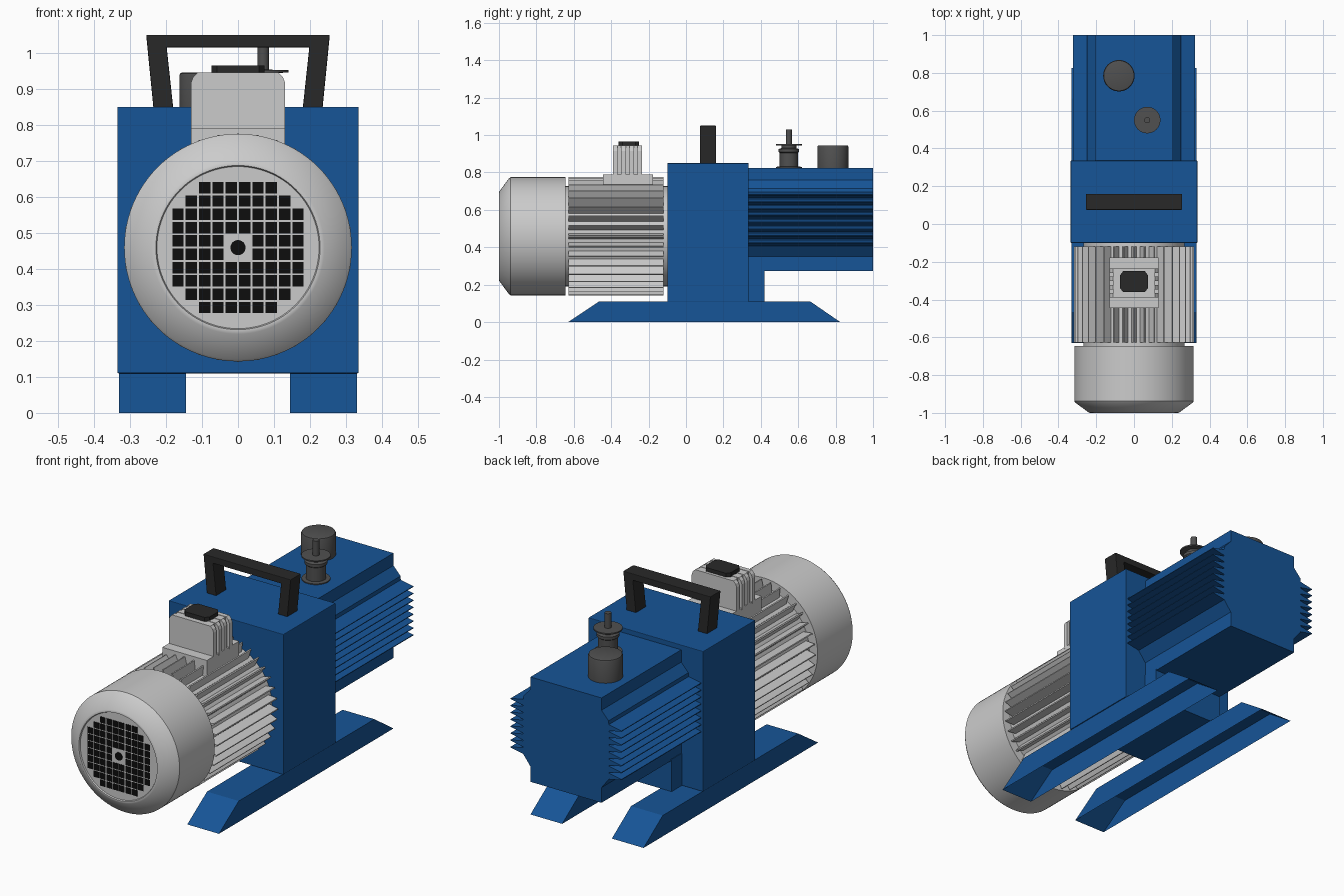
import bpy, bmesh, math
from mathutils import Vector

if "Cube" in bpy.data.objects:
    bpy.data.objects.remove(bpy.data.objects["Cube"])


def material(name, rgb):
    m = bpy.data.materials.new(name)
    m.diffuse_color = (*rgb, 1)
    m.use_nodes = True
    m.node_tree.nodes["Principled BSDF"].inputs["Base Color"].default_value = m.diffuse_color
    return m


BLUE = material("blue_paint", (0.008, 0.09, 0.31))
DARK = material("dark_plastic", (0.022, 0.022, 0.022))
METAL = material("dark_metal", (0.08, 0.08, 0.08))
BLACK = material("black_holes", (0.004, 0.004, 0.004))


def finish(name, bm, mat=None, smooth=False, bevel=0):
    bmesh.ops.recalc_face_normals(bm, faces=bm.faces)
    me = bpy.data.meshes.new(name)
    bm.to_mesh(me)
    bm.free()
    ob = bpy.data.objects.new(name, me)
    bpy.context.collection.objects.link(ob)
    if mat:
        me.materials.append(mat)
    if bevel:
        mod = ob.modifiers.new("bevel", 'BEVEL')
        mod.width, mod.segments = bevel, 2
    if smooth:
        bpy.ops.object.select_all(action='DESELECT')
        bpy.context.view_layer.objects.active = ob
        ob.select_set(True)
        bpy.ops.object.shade_smooth_by_angle(angle=math.radians(30))
    return ob


def add_prism(bm, pts, axis, a, b):
    """Extrude a profile along x (y,z points), y (x,z) or z (x,y)."""
    place = {'x': lambda p, t: (t, p[0], p[1]),
             'y': lambda p, t: (p[0], t, p[1]),
             'z': lambda p, t: (p[0], p[1], t)}[axis]
    va = [bm.verts.new(place(p, a)) for p in pts]
    vb = [bm.verts.new(place(p, b)) for p in pts]
    bm.faces.new(va)
    bm.faces.new(vb[::-1])
    for i in range(len(pts)):
        j = (i + 1) % len(pts)
        bm.faces.new((va[i], va[j], vb[j], vb[i]))


def prism(name, pts, axis, a, b, mat=None, bevel=0):
    bm = bmesh.new()
    add_prism(bm, pts, axis, a, b)
    return finish(name, bm, mat, bevel=bevel)


def rect(x0, x1, y0, y1):
    return [(x0, y0), (x1, y0), (x1, y1), (x0, y1)]


def lathe(name, prof, centre, axis, mat=None, n=64):
    """Closed revolve of (radius, height) points around y or z."""
    bm = bmesh.new()
    rings = []
    for r, h in prof:
        ring = []
        for i in range(n):
            t = 2 * math.pi * i / n
            u, v = r * math.cos(t), r * math.sin(t)
            off = (u, h, v) if axis == 'y' else (u, v, h)
            ring.append(bm.verts.new(Vector(centre) + Vector(off)))
        rings.append(ring)
    for p, q in zip(rings, rings[1:]):
        for i in range(n):
            j = (i + 1) % n
            bm.faces.new((p[i], p[j], q[j], q[i]))
    bm.faces.new(rings[0])
    bm.faces.new(rings[-1][::-1])
    return finish(name, bm, mat, smooth=True)


# Centre housing and pedestal under the pump
prism("centre_housing", rect(-.335, .335, -.1, .335), 'z', .11, .85, BLUE, .003)
prism("pump_pedestal", rect(-.21, .21, .33, .42), 'z', .11, .28, BLUE)

# Hollow feet, open underneath
for side, x0 in (("left", -.33), ("right", .145)):
    bm = bmesh.new()
    add_prism(bm, [(-.63, 0), (.825, 0), (.665, .11), (-.465, .11)], 'x', x0, x0 + .185)
    bmesh.ops.recalc_face_normals(bm, faces=bm.faces)
    bmesh.ops.delete(bm, geom=[f for f in bm.faces if f.normal.z < -.9], context='FACES')
    finish(side + "_foot", bm, BLUE)

# Pump body: chamfered profile with sawtooth cooling fins on both sides
half = [(.207, .272), (.207, .352), (.248, .405)]
for i in range(8):
    z = .413 + i * .0365
    half += [(.25, z - .005), (.323, z + .009), (.323, z + .013), (.25, z + .027)]
half += [(.248, .715), (.207, .76), (.207, .825)]
prism("pump_body", half + [(-x, z) for x, z in reversed(half)], 'y', .335, 1, BLUE)

# Carrying handle
h = [(.18, .848), (.198, 1.015)]
o = [(.255, 1.05), (.235, .848)]
prism("handle", [(-x, z) for x, z in reversed(o)] + o + h +
      [(-x, z) for x, z in reversed(h)], 'y', .075, .16, DARK, .003)

# Motor core and fan cowl
MOTOR = (0, 0, .459)
lathe("motor_core", [(.268, -.66), (.268, -.098)], MOTOR, 'y')
lathe("fan_cowl", [(.30, -.645), (.316, -.645), (.316, -.938), (.31, -.946), (.24, -.998),
                   (.232, -1), (.228, -1), (.225, -.993)], MOTOR, 'y', n=96)

# Radial motor fins
bm = bmesh.new()
for i in range(36):
    t = 2 * math.pi * i / 36
    c, s = math.cos(t), math.sin(t)
    sect = [(.26, -.016), (.317, -.003), (.317, .003), (.26, .016)]
    add_prism(bm, [(r * c - w * s, .459 + r * s + w * c) for r, w in sect], 'y', -.627, -.12)
finish("motor_fins", bm)

# Cowl grille openings and hub
bm = bmesh.new()
for i in range(10):
    for j in range(10):
        u, v = abs(i - 4.5), abs(j - 4.5)
        if u + v > 7.1 or max(u, v) < 1:
            continue
        x, z = (i - 4.5) * .037, .459 + (j - 4.5) * .037
        add_prism(bm, rect(x - .0158, x + .0158, z - .0158, z + .0158), 'y', -.995, -.99)
finish("grille_openings", bm, BLACK)
lathe("grille_hub_hole", [(.021, -.996), (.021, -.99)], MOTOR, 'y', BLACK, 32)

# Terminal box with ribbed sides
prism("terminal_base", rect(-.13, .13, -.445, -.177), 'z', .7, .79)
prism("terminal_core", rect(-.108, .108, -.385, -.24), 'z', .78, .943)
rib = [(.131, .78), (.131, .915), (.125, .932), (.112, .945)]
bm = bmesh.new()
for i in range(4):
    y = -.39 + i * .0435
    add_prism(bm, rib + [(-x, z) for x, z in reversed(rib)], 'y', y, y + .0245)
finish("terminal_ribs", bm)
prism("terminal_cap", [(-.073, -.34), (-.058, -.36), (.058, -.36), (.073, -.34),
                       (.073, -.27), (.058, -.25), (-.058, -.25), (-.073, -.27)],
      'z', .94, .965, DARK)

# Filler cap and gas valve on the pump top
lathe("filler_cap", [(.083, .82), (.083, .937), (.08, .943), (.075, .945)],
      (-.08, .785, 0), 'z', METAL)
lathe("gas_valve", [(.069, .82), (.069, .83), (.049, .832), (.049, .905), (.055, .91),
                    (.055, .925), (.04, .93), (.04, .944), (.07, .945), (.07, .952),
                    (.016, .953), (.016, 1.03)], (.07, .55, 0), 'z', METAL, 48)
